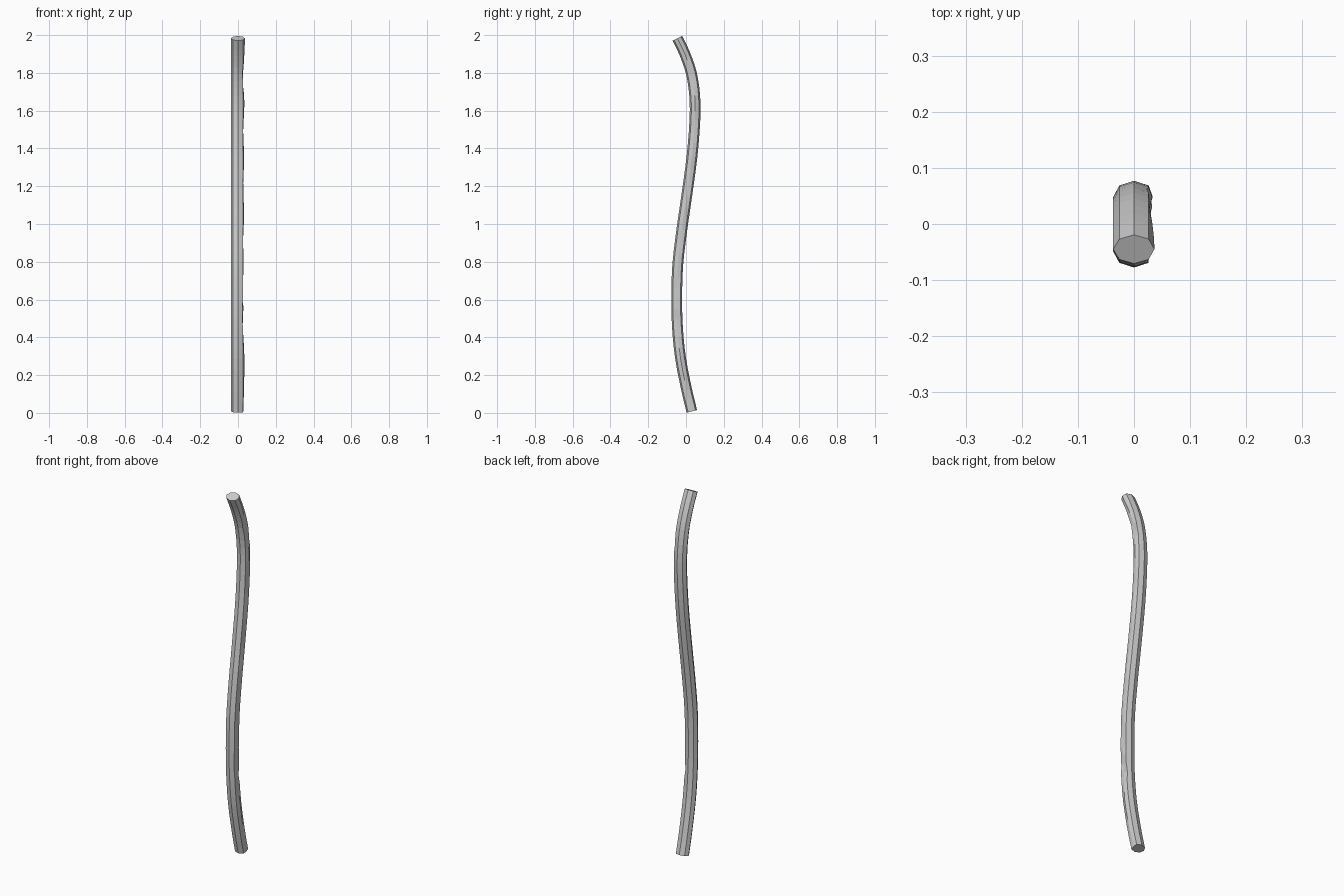
import bpy, bmesh, math
from mathutils import Vector

if "Cube" in bpy.data.objects:
    bpy.data.objects.remove(bpy.data.objects["Cube"])

# S-shaped centre line (y, z)
PATH = [(0.031, 0.008), (0.004, 0.12), (-0.029, 0.29), (-0.045, 0.45), (-0.049, 0.6),
        (-0.044, 0.78), (-0.022, 0.97), (0.004, 1.15), (0.032, 1.36), (0.047, 1.55),
        (0.046, 1.68), (0.028, 1.8), (-0.006, 1.9), (-0.045, 1.983)]
# whittled +x side: (z, largest x)
CHIPS = [(0, .028), (.1, .031), (.27, .035), (.4, .029), (.49, .020), (.55, .029), (.65, .024),
         (.8, .031), (.9, .026), (1.05, .033), (1.2, .027), (1.35, .033), (1.5, .027),
         (1.62, .034), (1.7, .032), (1.75, .022), (1.85, .031), (1.95, .036), (2.1, .037)]
RX, RY, SIDES = 0.037, 0.0285, 8


def chip(z):
    for (z0, a), (z1, b) in zip(CHIPS, CHIPS[1:]):
        if z <= z1:
            return a + (b - a) * max(0, z - z0) / (z1 - z0)
    return RX


def sample(path, steps):
    p = [Vector((0, y, z)) for y, z in path]
    p = [2 * p[0] - p[1]] + p + [2 * p[-1] - p[-2]]
    out = []
    for i in range(1, len(p) - 2):
        m0, m1 = (p[i + 1] - p[i - 1]) / 2, (p[i + 2] - p[i]) / 2
        last = i == len(p) - 3
        for k in range(steps + (1 if last else 0)):
            t = k / steps
            out.append(p[i] * (2*t**3 - 3*t**2 + 1) + m0 * (t**3 - 2*t**2 + t)
                       + p[i + 1] * (3*t**2 - 2*t**3) + m1 * (t**3 - t**2))
    return out


# octagonal stick swept along the centre line
pts = sample(PATH, 3)
bm = bmesh.new()
rings = []
for i, c in enumerate(pts):
    t = (pts[min(i + 1, len(pts) - 1)] - pts[max(i - 1, 0)]).normalized()
    side = Vector((0, t.z, -t.y))
    ring = []
    for k in range(SIDES):
        a = 2 * math.pi * k / SIDES
        v = c + side * (RY * math.sin(a))
        # cuts slant from one side of the +x face to the other
        v.x = min(RX * math.cos(a), chip(v.z + 0.05 * math.sin(a)))
        v.z = min(max(v.z, 0), 2)
        ring.append(bm.verts.new(v))
    rings.append(ring)
for r0, r1 in zip(rings, rings[1:]):
    for k in range(SIDES):
        n = (k + 1) % SIDES
        bm.faces.new((r0[k], r0[n], r1[n], r1[k]))
bm.faces.new(rings[0][::-1])
bm.faces.new(rings[-1])
bmesh.ops.recalc_face_normals(bm, faces=bm.faces)
mesh = bpy.data.meshes.new("curved_stick")
bm.to_mesh(mesh)
bm.free()
bpy.context.collection.objects.link(bpy.data.objects.new("curved_stick", mesh))
